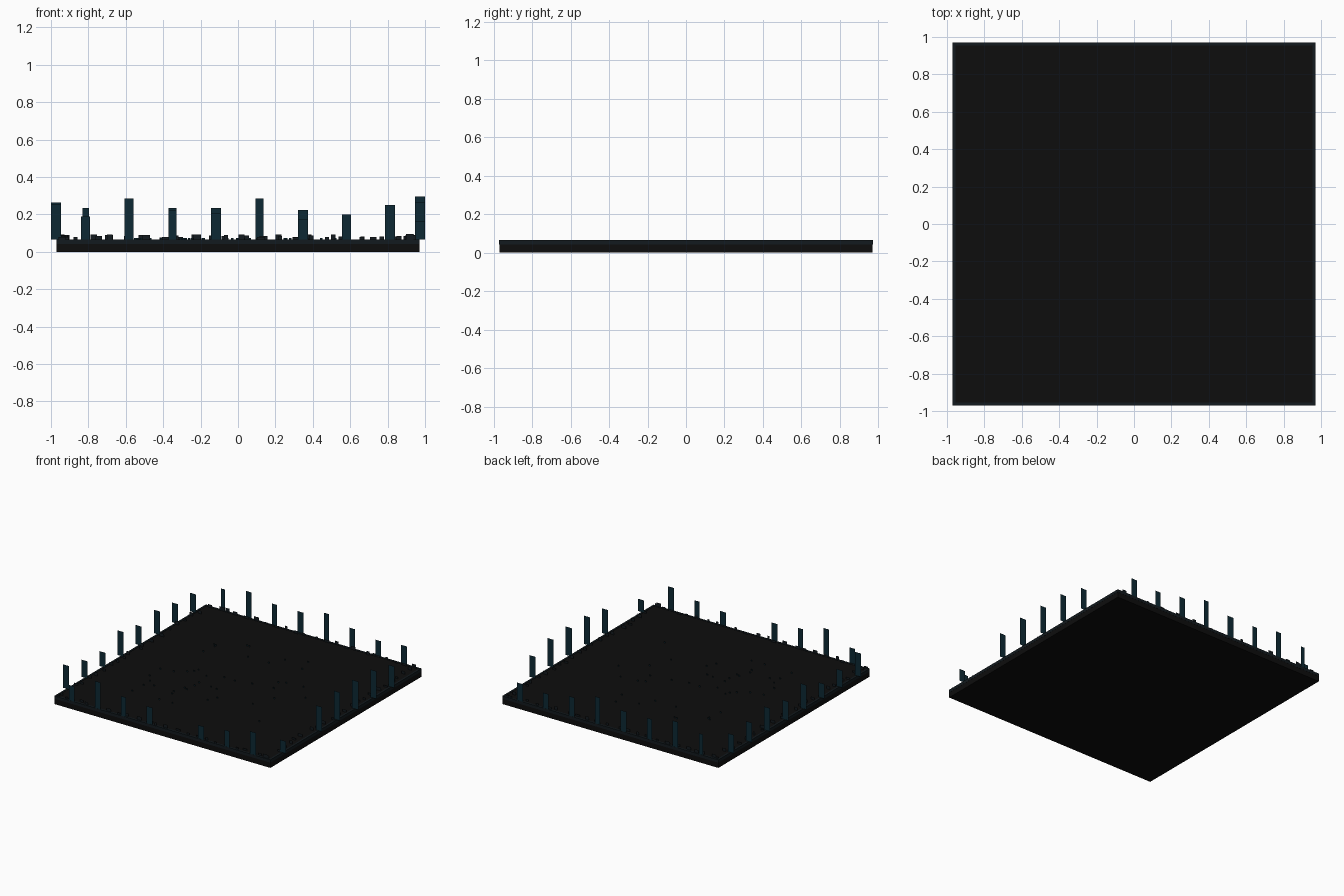
import bpy, bmesh, random

if "Cube" in bpy.data.objects:
    bpy.data.objects.remove(bpy.data.objects["Cube"])

random.seed(7)
TOP = 0.065
EDGE = 0.97


def material(name, rgb):
    m = bpy.data.materials.new(name)
    m.diffuse_color = (*rgb, 1)
    m.use_nodes = True
    m.node_tree.nodes["Principled BSDF"].inputs["Base Color"].default_value = m.diffuse_color
    return m


dark = material("near_black", (0.004, 0.004, 0.004))
trim = material("trim_blue_black", (0.006, 0.010, 0.013))
teal = material("dark_teal", (0.004, 0.022, 0.033))


def finish(name, bm, mat):
    me = bpy.data.meshes.new(name)
    bm.to_mesh(me)
    bm.free()
    me.materials.append(mat)
    ob = bpy.data.objects.new(name, me)
    bpy.context.collection.objects.link(ob)
    return ob


def box(bm, x0, x1, y0, y1, z0, z1):
    r = bmesh.ops.create_cube(bm, size=1)
    for v in r["verts"]:
        v.co = ((x0 + x1) / 2 + v.co.x * (x1 - x0),
                (y0 + y1) / 2 + v.co.y * (y1 - y0),
                (z0 + z1) / 2 + v.co.z * (z1 - z0))


def card(bm, x, y, w, h):
    """Upright sheet without thickness, facing front."""
    pts = [(-w / 2, 0), (w / 2, 0), (w / 2, h), (-w / 2, h)]
    bm.faces.new([bm.verts.new((x + dx, y, TOP + dz)) for dx, dz in pts])


# Base slab
bm = bmesh.new()
box(bm, -EDGE, EDGE, -EDGE, EDGE, 0, TOP - 0.001)
finish("base_slab", bm, dark)

# Thin trim around the upper edge
bm = bmesh.new()
i = EDGE - 0.015
e = EDGE + 0.001
for s in (-1, 1):
    a, b = sorted((s * i, s * e))
    box(bm, -e, e, a, b, TOP - 0.022, TOP + 0.001)
    box(bm, a, b, -i, i, TOP - 0.022, TOP + 0.001)
finish("edge_trim", bm, trim)

# Tall cards, eight slots along each edge (0 means an empty slot)
slots = [-0.815 + 0.2325 * k for k in range(8)]
widths = [0.05, 0.048, 0.045, 0.055, 0.045, 0.052, 0.048, 0.053]
rows = {
    "front": [0.125, 0.22, 0.16, 0.14, 0, 0.11, 0.135, 0.185],
    "back": [0.17, 0.21, 0.17, 0.17, 0.22, 0.16, 0.125, 0.145],
    "left": [0.19, 0.14, 0.12, 0.20, 0.155, 0.19, 0.16, 0.15],
    "right": [0.10, 0, 0.20, 0.23, 0.23, 0.225, 0.175, 0],
}
for side, heights in rows.items():
    bm = bmesh.new()
    for p, w, h in zip(slots, widths, heights):
        if not h:
            continue
        if side in ("front", "back"):
            narrow = 0.035 if side == "back" and p < -0.8 else w
            card(bm, p, -EDGE if side == "front" else EDGE, narrow, h)
        else:
            card(bm, -0.973 if side == "left" else 0.973, p, 0.054, h)
    finish(side + "_tall_cards", bm, teal)

# Short stubs scattered along the four edges
bm = bmesh.new()
for s in (-1, 1):
    for k in range(22):
        p = -0.93 + k * 0.0885 + random.uniform(-0.03, 0.03)
        card(bm, p, s * (EDGE - random.uniform(0, 0.03)),
             random.uniform(0.02, 0.045), random.uniform(0.012, 0.03))
        p = -0.93 + k * 0.0885 + random.uniform(-0.03, 0.03)
        card(bm, s * (EDGE - 0.02 - random.uniform(0, 0.04)), p,
             random.uniform(0.02, 0.04), random.uniform(0.012, 0.028))
finish("edge_stubs", bm, trim)

# Tiny specks on the middle of the slab
bm = bmesh.new()
for k in range(45):
    card(bm, random.uniform(-0.6, 0.6), random.uniform(-0.6, 0.6), 0.012, 0.01)
finish("surface_specks", bm, teal)
